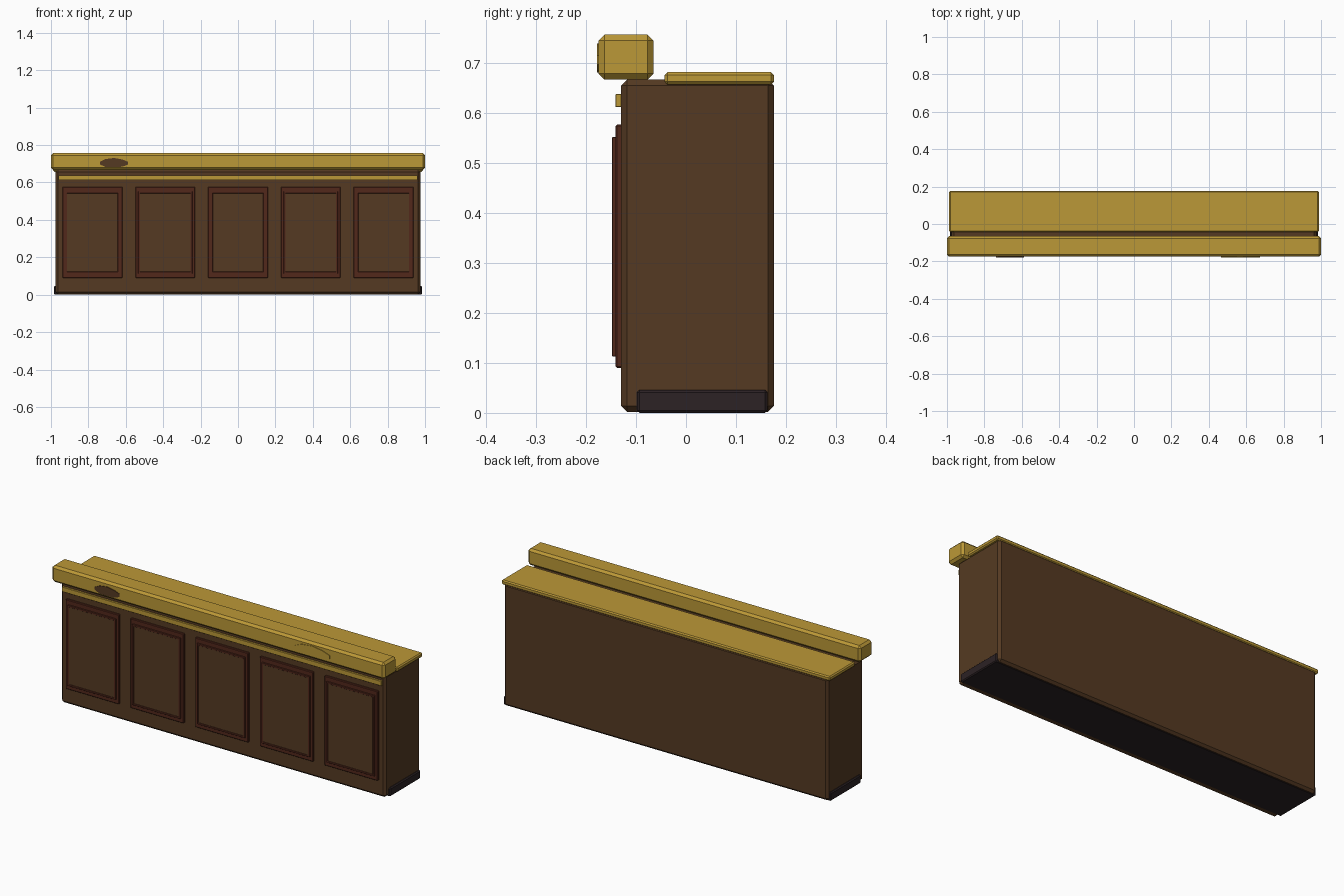
import bpy
import math

cube = bpy.data.objects.get("Cube")
if cube:
    bpy.data.objects.remove(cube, do_unlink=True)


def material(name, rgb):
    m = bpy.data.materials.new(name)
    m.use_nodes = True
    m.diffuse_color = (*rgb, 1)
    m.node_tree.nodes["Principled BSDF"].inputs["Base Color"].default_value = (*rgb, 1)
    return m


BROWN = material("dark_brown_wood", (0.09, 0.042, 0.016))
RED = material("reddish_wood", (0.085, 0.021, 0.011))
GOLD = material("golden_wood", (0.5, 0.315, 0.038))
DARK = material("dark_plinth", (0.025, 0.016, 0.018))


def finish(obj, name, mat):
    obj.name = name
    obj.data.materials.append(mat)
    bpy.ops.object.shade_smooth_by_angle(angle=math.radians(30))


def box(name, mat, x, y, z, bevel):
    """Chamfered box spanning the given (min, max) ranges."""
    spans = (x, y, z)
    bpy.ops.mesh.primitive_cube_add(size=1, location=[sum(s) / 2 for s in spans])
    obj = bpy.context.object
    obj.scale = [s[1] - s[0] for s in spans]
    bpy.ops.object.transform_apply(location=False, rotation=False, scale=True)
    mod = obj.modifiers.new("chamfer", "BEVEL")
    mod.width = bevel
    mod.segments = 1
    bpy.ops.object.modifier_apply(modifier=mod.name)
    finish(obj, name, mat)


def spot(name, mat, x, z, rx, rz):
    """Thin oval plate on the front of the rail."""
    bpy.ops.mesh.primitive_cylinder_add(vertices=10, radius=1, depth=1,
                                        location=(x, -0.175, z),
                                        rotation=(math.pi / 2, 0, 0))
    obj = bpy.context.object
    obj.scale = (rx, rz, 0.006)
    bpy.ops.object.transform_apply(location=False, rotation=True, scale=True)
    # Uneven outline
    for i, v in enumerate(obj.data.vertices):
        v.co.z *= 0.9 + 0.1 * math.cos(i // 2 * 2)
    finish(obj, name, mat)


# Cabinet and plinth
box("cabinet_body", BROWN, (-0.975, 0.975), (-0.13, 0.176), (0.002, 0.667), 0.012)
box("plinth", DARK, (-0.984, 0.984), (-0.098, 0.163), (0, 0.046), 0.005)

# Worktop, raised bar rail and front moulding
box("worktop", GOLD, (-0.988, 0.988), (-0.043, 0.176), (0.657, 0.682), 0.006)
box("bar_rail", GOLD, (-1, 1), (-0.175, -0.065), (0.667, 0.757), 0.012)
box("front_moulding", GOLD, (-0.96, 0.96), (-0.141, -0.125), (0.612, 0.638), 0.001)

# Five raised front panels
for i in range(5):
    cx = (i - 2) * 0.389
    box(f"panel_frame_{i + 1}", RED, (cx - 0.16, cx + 0.16),
        (-0.141, -0.125), (0.09, 0.577), 0.003)
    box(f"panel_centre_{i + 1}", BROWN, (cx - 0.14, cx + 0.14),
        (-0.1465, -0.13), (0.118, 0.547), 0.002)
    # Fine inner bead around each panel centre
    for s in (-1, 1):
        x = cx + s * 0.14
        box(f"panel_side_bead_{i + 1}", RED, (x - 0.005, x + 0.005),
            (-0.148, -0.13), (0.113, 0.552), 0.001)
        z = 0.3325 + s * 0.2145
        box(f"panel_end_bead_{i + 1}", RED, (cx - 0.145, cx + 0.145),
            (-0.148, -0.13), (z - 0.005, z + 0.005), 0.001)

# Worn marks on the rail
spot("rail_stain", BROWN, -0.663, 0.704, 0.078, 0.027)
spot("rail_polish_mark", GOLD, 0.57, 0.707, 0.11, 0.032)
